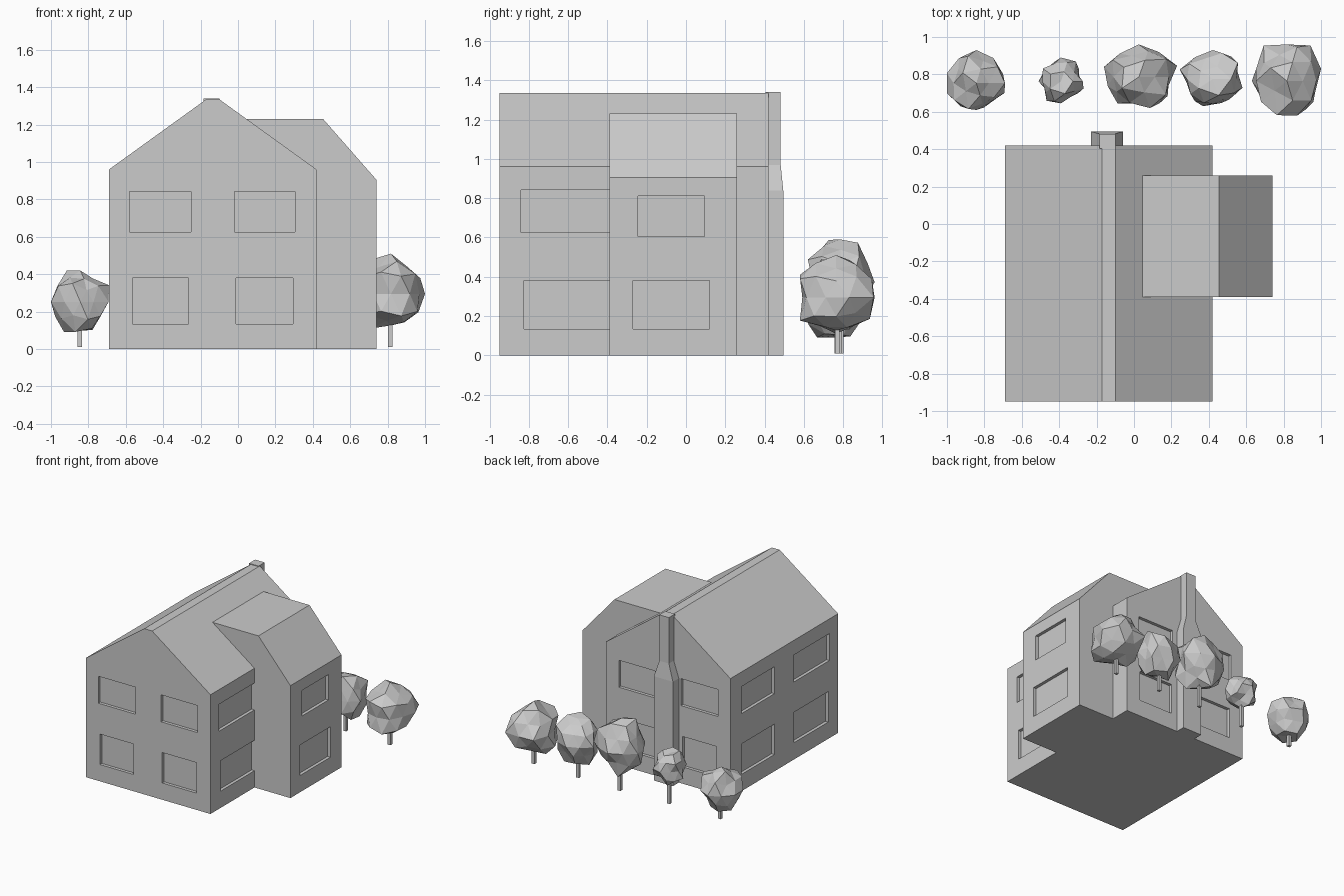
import bpy, bmesh, random
from mathutils import Vector

cube = bpy.data.objects.get("Cube")
if cube:
    bpy.data.objects.remove(cube, do_unlink=True)

grey = bpy.data.materials.new("light grey")
grey.use_nodes = True
colour = (0.6, 0.6, 0.6, 1)
grey.diffuse_color = colour
grey.node_tree.nodes["Principled BSDF"].inputs["Base Color"].default_value = colour


def finish(name, bm):
    bmesh.ops.recalc_face_normals(bm, faces=bm.faces)
    mesh = bpy.data.meshes.new(name)
    bm.to_mesh(mesh)
    bm.free()
    mesh.materials.append(grey)
    obj = bpy.data.objects.new(name, mesh)
    bpy.context.collection.objects.link(obj)
    return obj


def add_box(bm, low, high):
    low, high = Vector(low), Vector(high)
    verts = bmesh.ops.create_cube(bm, size=1)["verts"]
    for v in verts:
        v.co = (low + high) / 2 + v.co * (high - low)


def extrude_profile(name, profile, y0, y1):
    """Closed x-z outline pushed along y."""
    bm = bmesh.new()
    face = bm.faces.new([bm.verts.new((x, y0, z)) for x, z in profile])
    new = bmesh.ops.extrude_face_region(bm, geom=[face])["geom"]
    for v in new:
        if isinstance(v, bmesh.types.BMVert):
            v.co.y = y1
    return finish(name, bm)


def recess(obj, boxes):
    """Sink window openings into the walls."""
    bm = bmesh.new()
    for low, high in boxes:
        add_box(bm, low, high)
    cutter = finish("window_cutter", bm)
    cutter.hide_render = True
    mod = obj.modifiers.new("windows", "BOOLEAN")
    mod.operation = "DIFFERENCE"
    mod.solver = "EXACT"
    mod.object = cutter
    bpy.context.view_layer.objects.active = obj
    bpy.ops.object.modifier_apply(modifier=mod.name)
    bpy.data.objects.remove(cutter, do_unlink=True)


LEFT, RIGHT, FRONT, BACK, EAVES, RIDGE = -0.69, 0.42, -0.95, 0.42, 0.96, 1.335
DEPTH = 0.025
UPPER, LOWER = (0.625, 0.842), (0.135, 0.38)

# Main house with a narrow flat ridge
house = extrude_profile("house_body", [
    (LEFT, 0), (RIGHT, 0), (RIGHT, EAVES), (-0.10, RIDGE), (-0.17, RIDGE), (LEFT, EAVES)],
    FRONT, BACK)

# Windows in the gable walls and the long walls
holes = []
gable = [(-0.58, -0.25, UPPER), (-0.02, 0.305, UPPER),
         (-0.565, -0.265, LOWER), (-0.01, 0.295, LOWER)]
for x0, x1, (z0, z1) in gable:
    for wall in (FRONT, BACK):
        holes.append(((x0, wall - DEPTH, z0), (x1, wall + DEPTH, z1)))
long_wall = [(-0.84, -0.38, UPPER), (-0.825, -0.39, LOWER),
             (-0.14, 0.28, UPPER), (-0.14, 0.28, LOWER)]
for y0, y1, (z0, z1) in long_wall:
    holes.append(((LEFT - DEPTH, y0, z0), (LEFT + DEPTH, y1, z1)))
    if y0 < -0.5:
        holes.append(((RIGHT - DEPTH, y0, z0), (RIGHT + DEPTH, y1, z1)))
recess(house, holes)

# Side wing with a flat top and one sloping roof
WING = 0.74
wing = extrude_profile("side_wing", [
    (0.38, 0), (WING, 0), (WING, 0.905), (0.455, 1.23), (0.046, 1.23), (0.38, 0.97)],
    -0.39, 0.26)
recess(wing, [
    ((WING - DEPTH, -0.245, 0.605), (WING + DEPTH, 0.095, 0.81)),
    ((WING - DEPTH, -0.27, 0.135), (WING + DEPTH, 0.12, 0.38))])

# Chimney: wide base, sloped shoulder and narrow stack
bm = bmesh.new()
rings = []
for z, x0, x1, y1 in [(0, -0.23, -0.06, 0.495), (0.84, -0.23, -0.06, 0.495),
                      (0.97, -0.185, -0.10, 0.482), (1.34, -0.185, -0.10, 0.482)]:
    rings.append([bm.verts.new((x, y, z)) for x, y in
                  ((x0, 0.405), (x1, 0.405), (x1, y1), (x0, y1))])
for a, b in zip(rings, rings[1:]):
    for i in range(4):
        j = (i + 1) % 4
        bm.faces.new((a[i], a[j], b[j], b[i]))
bm.faces.new(rings[0])
bm.faces.new(rings[-1])
finish("chimney", bm)


def tree(index, low, high, seed):
    """Faceted lumpy crown fitted between two corners, on a thin square trunk."""
    rng = random.Random(seed)
    low, high = Vector(low), Vector(high)
    bm = bmesh.new()
    bmesh.ops.create_icosphere(bm, subdivisions=2, radius=1)
    for v in bm.verts:
        v.co *= rng.uniform(0.78, 1.12)
    least = Vector([min(v.co[k] for v in bm.verts) for k in range(3)])
    most = Vector([max(v.co[k] for v in bm.verts) for k in range(3)])
    for v in bm.verts:
        for k in range(3):
            t = (v.co[k] - least[k]) / (most[k] - least[k])
            v.co[k] = low[k] + t * (high[k] - low[k])
    finish(f"tree_crown_{index}", bm)
    mid = (low + high) / 2
    bm = bmesh.new()
    add_box(bm, (mid.x - 0.012, mid.y - 0.012, 0.01), (mid.x + 0.012, mid.y + 0.012, mid.z))
    finish(f"tree_trunk_{index}", bm)


# Row of trees behind the house
tree(1, (-1.0, 0.61, 0.09), (-0.69, 0.93, 0.42), 3)
tree(2, (-0.51, 0.645, 0.17), (-0.27, 0.89, 0.43), 5)
tree(3, (-0.16, 0.62, 0.16), (0.23, 0.96, 0.59), 8)
tree(4, (0.245, 0.63, 0.13), (0.58, 0.93, 0.49), 11)
tree(5, (0.63, 0.58, 0.11), (1.0, 0.96, 0.51), 14)
